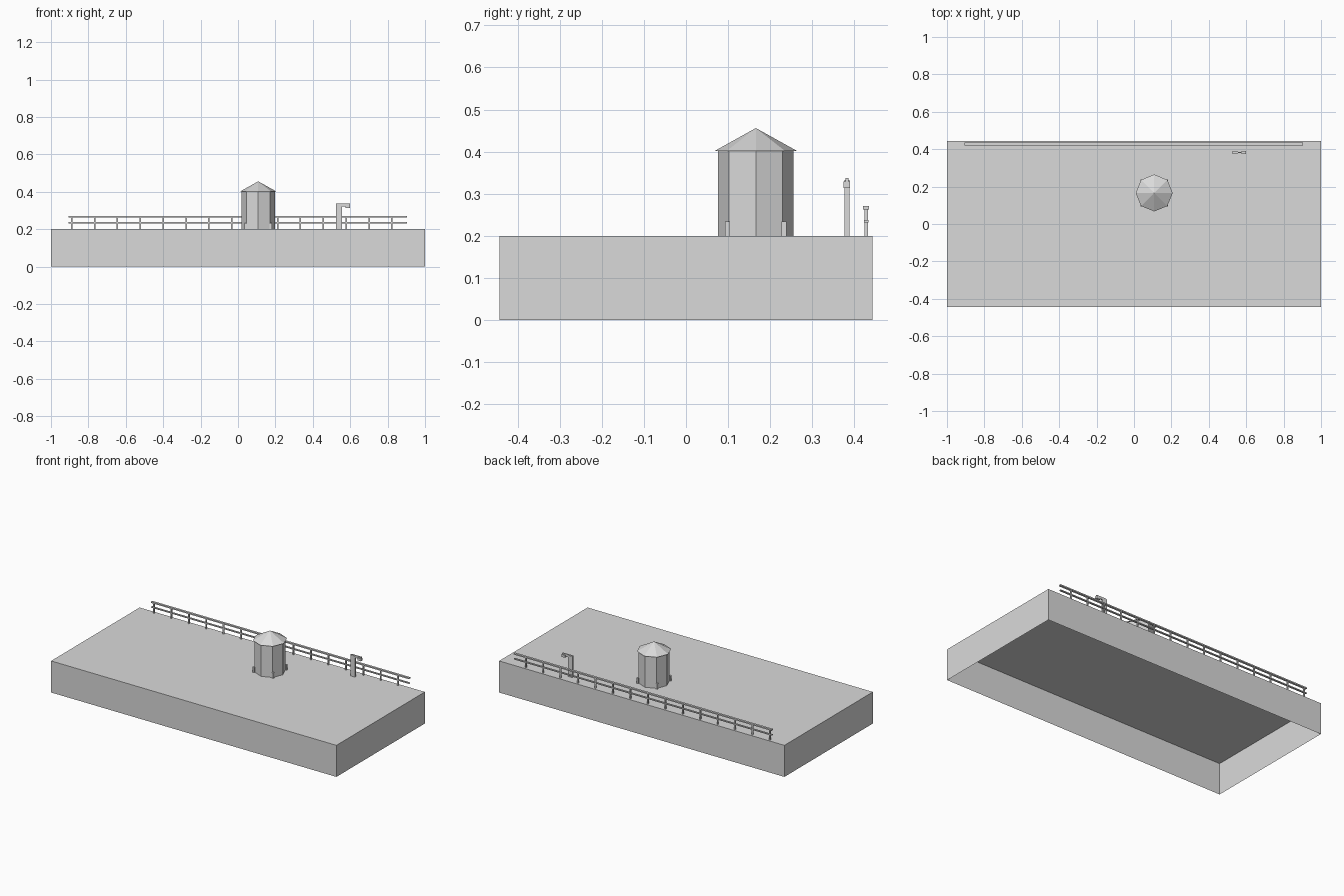
import bpy, bmesh, math
from mathutils import Matrix, Vector

cube = bpy.data.objects.get("Cube")
if cube:
    bpy.data.objects.remove(cube, do_unlink=True)

GREY = (0.7, 0.7, 0.7, 1)
grey = bpy.data.materials.new("plain grey")
grey.use_nodes = True
grey.diffuse_color = GREY
grey.node_tree.nodes["Principled BSDF"].inputs["Base Color"].default_value = GREY


def add_object(name, bm):
    mesh = bpy.data.meshes.new(name)
    bm.to_mesh(mesh)
    bm.free()
    mesh.materials.append(grey)
    obj = bpy.data.objects.new(name, mesh)
    bpy.context.collection.objects.link(obj)
    return obj


def box(name, x, y, z, open_bottom=False):
    """Box from (min, max) ranges on each axis."""
    bm = bmesh.new()
    bmesh.ops.create_cube(bm, size=1)
    for v in bm.verts:
        v.co = Vector(r[0] if c < 0 else r[1] for c, r in zip(v.co, (x, y, z)))
    if open_bottom:
        bm.normal_update()
        bottom = [f for f in bm.faces if f.normal.z < -0.5]
        bmesh.ops.delete(bm, geom=bottom, context='FACES_ONLY')
    return add_object(name, bm)


def octagon(name, x, y, z, r_bottom, r_top):
    """Eight-sided prism or cone with corners on the axes."""
    bm = bmesh.new()
    middle = Matrix.Translation((x, y, (z[0] + z[1]) / 2))
    bmesh.ops.create_cone(bm, cap_ends=True, segments=8, radius1=r_bottom,
                          radius2=r_top, depth=z[1] - z[0], matrix=middle)
    bmesh.ops.remove_doubles(bm, verts=bm.verts, dist=0.0001)
    return add_object(name, bm)


DECK = 0.2

# Platform, hollow and open underneath
box("platform", (-1, 1), (-0.443, 0.443), (0, DECK), open_bottom=True)

# Kiosk with pointed roof and four corner blocks
KX, KY = 0.108, 0.166
octagon("kiosk_body", KX, KY, (DECK, 0.402), 0.09, 0.09)
octagon("kiosk_roof", KX, KY, (0.401, 0.456), 0.099, 0)
for sx in (-1, 1):
    for sy in (-1, 1):
        cx, cy = KX + sx * 0.067, KY + sy * 0.067
        box("kiosk_corner_block", (cx - 0.006, cx + 0.006),
            (cy - 0.006, cy + 0.006), (DECK, 0.234))

# Lamp post with arm and hanging lamp
box("lamp_post", (0.525, 0.555), (0.377, 0.388), (DECK, 0.332))
box("lamp_arm", (0.525, 0.598), (0.379, 0.386), (0.322, 0.337))
box("lamp_head", (0.575, 0.6), (0.374, 0.39), (0.313, 0.329))

# Railing along the back edge
box("top_rail", (-0.905, 0.903), (0.421, 0.435), (0.263, 0.271))
box("middle_rail", (-0.905, 0.903), (0.423, 0.434), (0.232, 0.238))
for i in range(15):
    px = -0.889 + i * 0.1223
    box("rail_post", (px - 0.004, px + 0.004), (0.424, 0.432), (DECK, 0.266))
